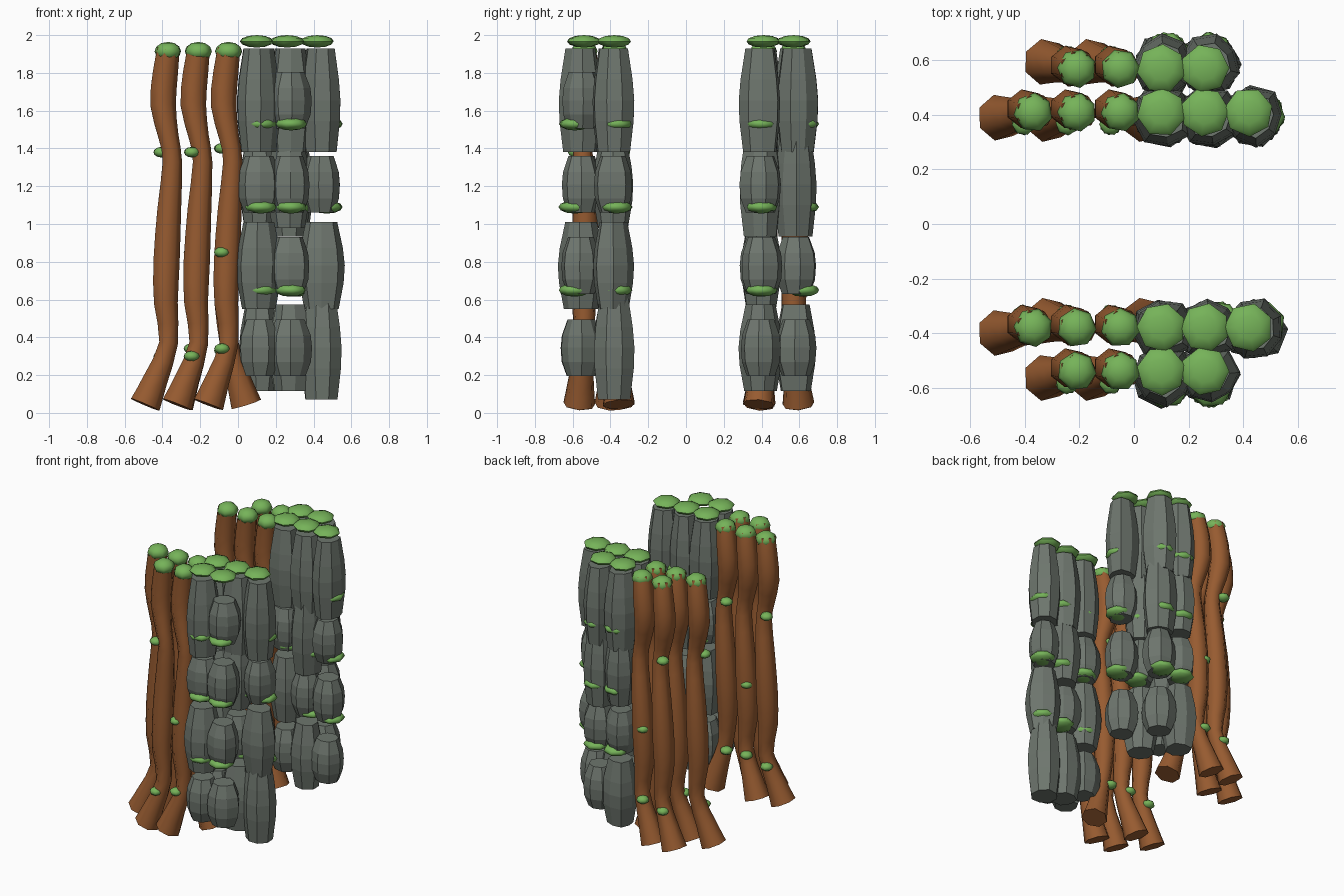
import bpy, bmesh, math, random
from mathutils import Vector

if "Cube" in bpy.data.objects:
    bpy.data.objects.remove(bpy.data.objects["Cube"])

random.seed(11)


def material(name, rgb):
    m = bpy.data.materials.new(name)
    m.diffuse_color = (*rgb, 1)
    m.use_nodes = True
    m.node_tree.nodes["Principled BSDF"].inputs["Base Color"].default_value = m.diffuse_color
    return m


ROCK = material("grey_stone", (0.155, 0.18, 0.155))
BARK = material("brown_bark", (0.31, 0.105, 0.03))
MOSS = material("green_moss", (0.18, 0.45, 0.10))


def finish(bm, name, mat, smooth):
    bmesh.ops.recalc_face_normals(bm, faces=bm.faces)
    me = bpy.data.meshes.new(name)
    bm.to_mesh(me)
    bm.free()
    me.materials.append(mat)
    ob = bpy.data.objects.new(name, me)
    bpy.context.collection.objects.link(ob)
    if smooth:
        bpy.context.view_layer.objects.active = ob
        ob.select_set(True)
        bpy.ops.object.shade_smooth_by_angle(angle=math.radians(62))
        ob.select_set(False)


def skin(bm, rings):
    """Bridge rings of points into a closed, capped tube."""
    rows = [[bm.verts.new(p) for p in r] for r in rings]
    n = len(rows[0])
    for a, b in zip(rows, rows[1:]):
        for i in range(n):
            bm.faces.new((a[i], a[(i + 1) % n], b[(i + 1) % n], b[i]))
    bm.faces.new(rows[0][::-1])
    bm.faces.new(rows[-1])


def moss(name, pos, r, h, segs=7):
    bm = bmesh.new()
    bmesh.ops.create_uvsphere(bm, u_segments=segs, v_segments=6, radius=1)
    turn = random.uniform(0, 6)
    for v in bm.verts:
        x, y, z = v.co
        c, s = math.cos(turn), math.sin(turn)
        v.co = Vector((pos[0] + r * (c * x - s * y),
                       pos[1] + r * (s * x + c * y), pos[2] + h * z))
    finish(bm, name, MOSS, True)


def stone(name, x, y, z, height):
    """Barrel-shaped boulder with an uneven eight-sided outline."""
    if height < 0.4:
        r, profile = 0.107, [(-0.5, 0.7), (-0.25, 0.95), (0.0, 1.0), (0.22, 0.94), (0.5, 0.66)]
    elif height < 0.5:
        r, profile = 0.114, [(-0.5, 0.74), (-0.2, 0.95), (0.0, 1.0), (0.2, 0.92), (0.5, 0.68)]
    else:
        r, profile = 0.11, [(-0.5, 0.8), (-0.2, 0.97), (0.0, 1.0), (0.2, 0.92), (0.5, 0.7)]
    n, turn = 8, random.uniform(0, 1)
    wob = [random.uniform(0.92, 1.1) for _ in range(n)]
    rings = []
    for t, k in profile:
        rings.append([(x + r * k * wob[i] * math.cos(turn + i * math.tau / n),
                       y + r * k * wob[i] * math.sin(turn + i * math.tau / n),
                       z + t * height) for i in range(n)])
    bm = bmesh.new()
    skin(bm, rings)
    finish(bm, name, ROCK, False)


def trunk(name, x, y, foot):
    """Winding stem: offset x, offset y, z, radius; flared at the foot."""
    keys = [(foot[0], foot[1], 0.045, 0.086), (foot[0] * 0.55, foot[1] * 0.6, 0.18, 0.068),
            (0, 0, 0.37, 0.052), (-0.015, 0.0, 0.58, 0.066), (-0.012, 0.005, 0.8, 0.073),
            (0.003, 0.005, 1.08, 0.066), (0.02, -0.005, 1.33, 0.054), (0.0, -0.005, 1.46, 0.056),
            (-0.03, 0.012, 1.63, 0.071), (-0.018, 0.012, 1.8, 0.07), (0, 0, 1.93, 0.062)]
    keys = [Vector(k) for k in keys]
    pts = []
    for i in range(len(keys) - 1):
        p0, p1, p2 = keys[max(i - 1, 0)], keys[i], keys[i + 1]
        p3 = keys[min(i + 2, len(keys) - 1)]
        for t in (0, 0.5):
            pts.append(0.5 * (2 * p1 + (p2 - p0) * t + (2 * p0 - 5 * p1 + 4 * p2 - p3) * t * t
                              + (3 * p1 - p0 - 3 * p2 + p3) * t ** 3))
    pts.append(keys[-1])
    rings = []
    for i, p in enumerate(pts):
        a, b = pts[max(i - 1, 0)], pts[min(i + 1, len(pts) - 1)]
        d = Vector((b - a)[:3]).normalized()
        u = Vector((0, 1, 0)).cross(d).normalized()
        v = d.cross(u)
        c = Vector((x + p[0], y + p[1], p[2]))
        rings.append([c + p[3] * (u * math.cos(k * math.tau / 7) + v * math.sin(k * math.tau / 7))
                      for k in range(7)])
    bm = bmesh.new()
    skin(bm, rings)
    finish(bm, name, BARK, True)


# Stone heights per column, bottom to top (x, inner or outer row)
S, M, T = 0.30, 0.46, 0.55
FRONT = {(0.42, 0): (T, M, S, T), (0.26, 0): (M, S, M, T), (0.10, 0): (S, M, S, T),
         (0.26, 1): (S, S, S, S), (0.10, 1): (S, M, S, T)}
BACK = {(0.42, 0): (S, S, S, T), (0.26, 0): (M, S, T, T), (0.10, 0): (S, M, S, T),
        (0.26, 1): (S, S, T, T), (0.10, 1): (M, S, M, T)}
LEVELS = (0.345, 0.78, 1.21, 1.655)
# Trunk x, row, foot spread along x
STEMS = [(-0.37, 0, -0.125), (-0.21, 0, -0.11), (-0.05, 0, 0.09),
         (-0.21, 1, -0.115), (-0.05, 1, -0.11)]

for side, rows, cols, out, nudge in (("front", (-0.38, -0.54), FRONT, -1, (-0.006, -0.016)),
                                     ("back", (0.41, 0.57), BACK, 1, (-0.014, 0.012))):
    # Rock columns with moss pads between layers and on top
    for (x, row), heights in cols.items():
        y = rows[row]
        away = out * (1 if row else -1)
        for z, h in zip(LEVELS, heights):
            stone(side + "_stone", x + 0.006 + 0.035 * x, y + nudge[row], z, h)
        for z in (0.65, 1.09, 1.53):
            moss(side + "_moss_pad", (x + (0.05 if x > 0.2 and not row else 0.02),
                                      y + away * (0.05 if row else 0.012), z), 0.085, 0.035)
        moss(side + "_moss_cap", (x, y, 1.967), 0.09, 0.033)
    # Tree stems with moss tops and small tufts
    for i, (x, row, fx) in enumerate(STEMS):
        y = rows[row]
        away = out * (1 if row else -1)
        trunk(side + "_trunk", x, y, (fx, -0.02 if i == 0 else 0.025 * away))
        moss(side + "_trunk_cap", (x, y, 1.914), 0.072, 0.05)
        for z in ((0.3, 1.38), (0.85, 0.34), (0.33, 1.4))[i % 3]:
            moss(side + "_moss_tuft", (x - 0.035, y + 0.042 * away, z), 0.043, 0.028)
